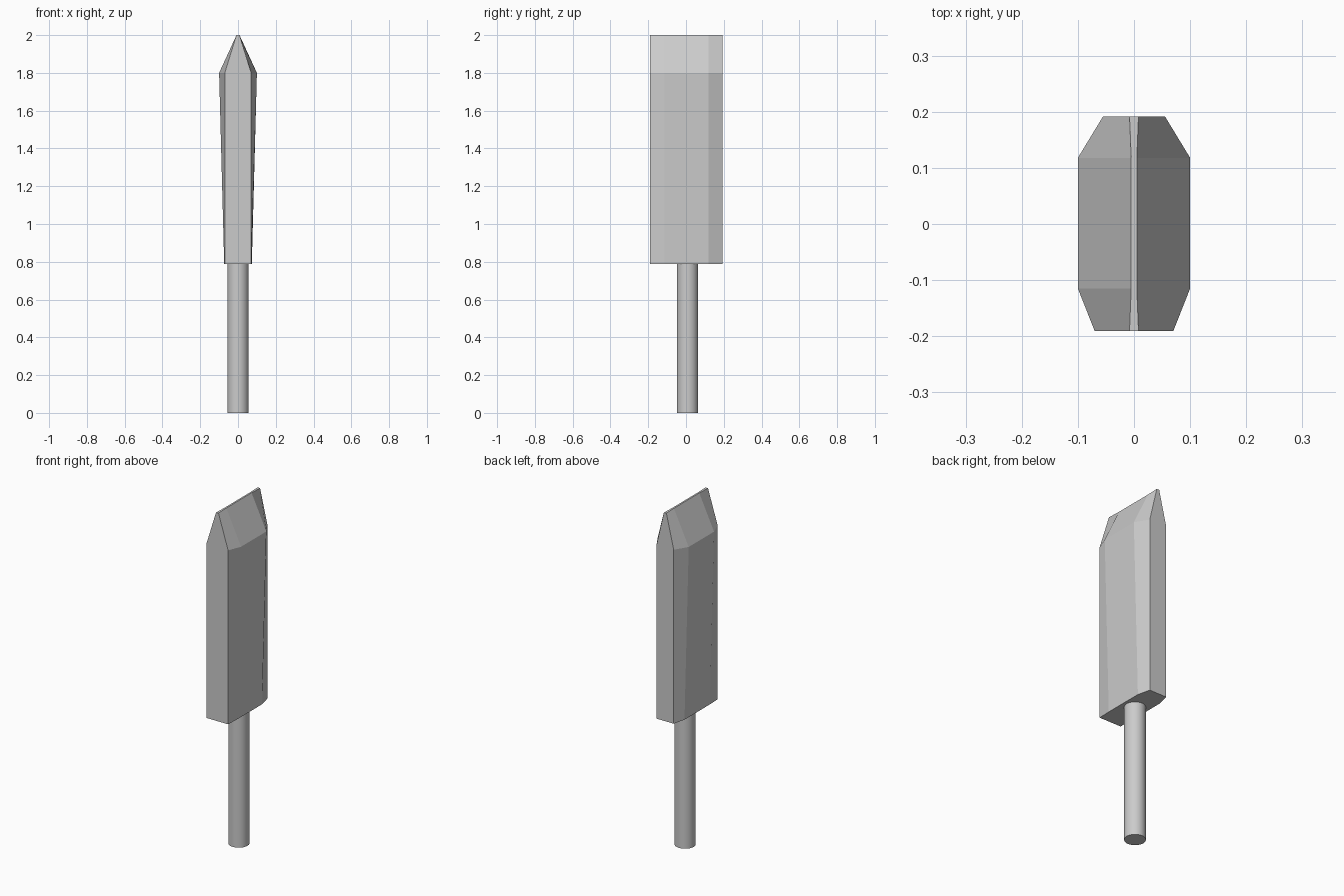
import bpy, bmesh

if "Cube" in bpy.data.objects:
    bpy.data.objects.remove(bpy.data.objects["Cube"])

# Blade: an eight-sided section lofted through three heights
Y = (-0.191, -0.115, 0.118, 0.192)
LEVELS = [  # height, half widths at each Y station
    (0.787, (0.070, 0.073, 0.073, 0.055)),
    (1.800, (0.070, 0.100, 0.100, 0.055)),
    (2.000, (0.008, 0.005, 0.005, 0.008)),
]

bm = bmesh.new()
rings = []
for z, widths in LEVELS:
    right = [(w, y, z) for w, y in zip(widths, Y)]
    left = [(-x, y, z) for x, y, z in reversed(right)]
    rings.append([bm.verts.new(p) for p in right + left])
for low, high in zip(rings, rings[1:]):
    for i in range(8):
        j = (i + 1) % 8
        bm.faces.new((low[i], low[j], high[j], high[i]))
# Bottom and ridge caps, split into strips between stations
for ring in (rings[0], rings[-1]):
    for i in range(3):
        bm.faces.new((ring[i], ring[i + 1], ring[6 - i], ring[7 - i]))
bmesh.ops.recalc_face_normals(bm, faces=bm.faces)
mesh = bpy.data.meshes.new("blade")
bm.to_mesh(mesh)
bm.free()
bpy.context.collection.objects.link(bpy.data.objects.new("blade", mesh))

# Handle: round rod up to the underside of the blade
H = 0.787
bpy.ops.mesh.primitive_cylinder_add(vertices=32, radius=0.056, depth=H,
                                    location=(0, 0.008, H / 2))
bpy.context.object.name = "handle"
bpy.ops.object.shade_smooth_by_angle()
